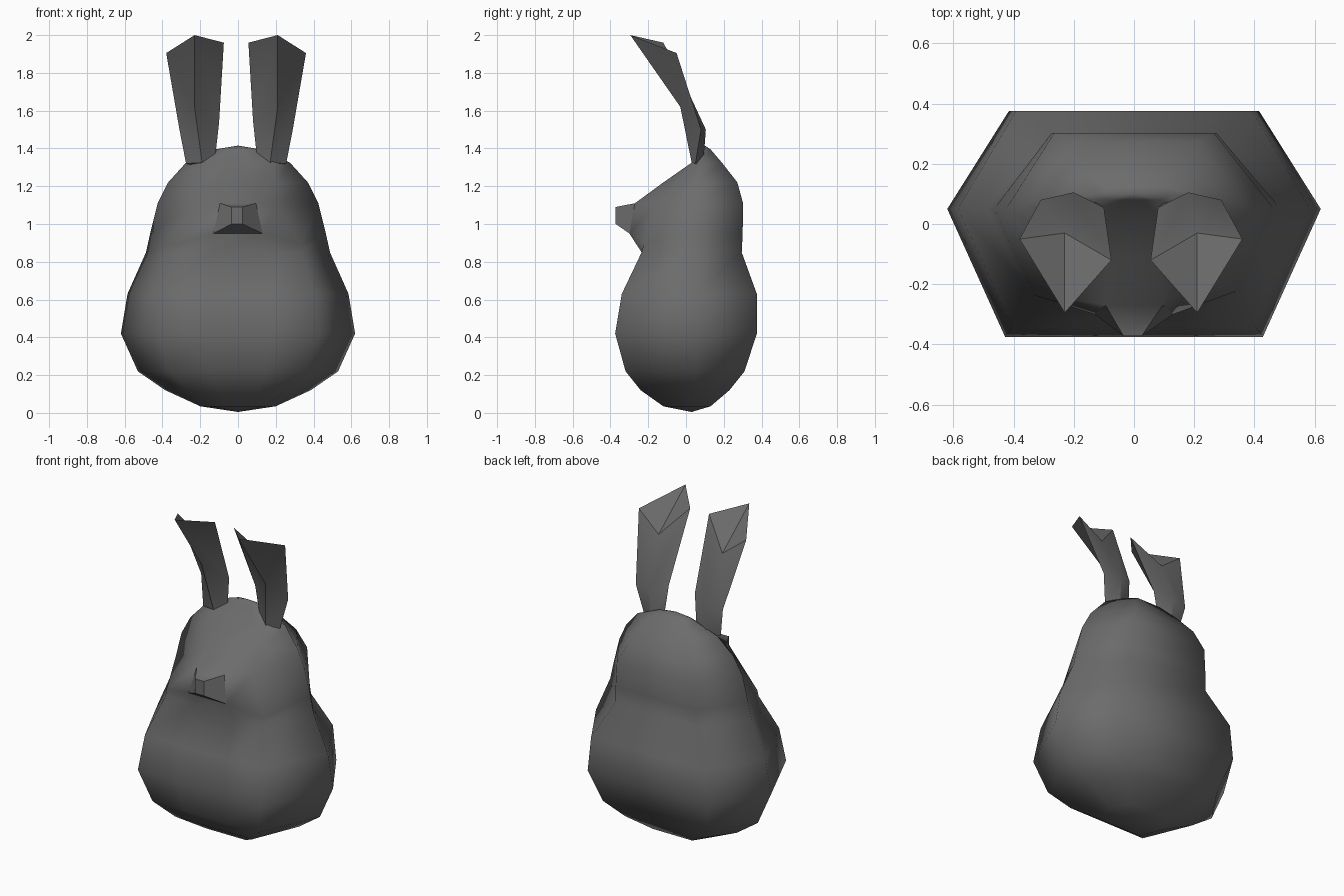
import bpy, bmesh, math

old = bpy.data.objects.get("Cube")
if old:
    bpy.data.objects.remove(old, do_unlink=True)

grey = bpy.data.materials.new("dark grey")
grey.use_nodes = True
COLOUR = (0.15, 0.15, 0.15, 1)
grey.diffuse_color = COLOUR
grey.node_tree.nodes["Principled BSDF"].inputs["Base Color"].default_value = COLOUR


def make_object(name, bm):
    bmesh.ops.recalc_face_normals(bm, faces=bm.faces)
    mesh = bpy.data.meshes.new(name)
    bm.to_mesh(mesh)
    bm.free()
    mesh.materials.append(grey)
    obj = bpy.data.objects.new(name, mesh)
    bpy.context.collection.objects.link(obj)
    return obj


def bridge(bm, low, high):
    for i in range(len(low)):
        j = (i + 1) % len(low)
        bm.faces.new((low[i], low[j], high[j], high[i]))


def loft(bm, rings):
    """Skin a list of closed rings of points; returns the vertex rings."""
    rows = [[bm.verts.new(p) for p in ring] for ring in rings]
    for low, high in zip(rows, rows[1:]):
        bridge(bm, low, high)
    return rows


def fan(bm, ring, point):
    tip = bm.verts.new(point)
    for i in range(len(ring)):
        bm.faces.new((ring[i], ring[(i + 1) % len(ring)], tip))


def body_ring(z, width, front, back, side=0.05, front_x=None, back_x=None,
              muzzle=None, corner_drop=0):
    """Six-sided section whose front edge carries two extra muzzle points."""
    front_x = front_x or 0.69 * width
    back_x = back_x or 0.67 * width
    mx, my = muzzle or (0.28 * width, front)
    half = [(mx, my, z), (front_x, front, z - corner_drop),
            (width, side, z), (back_x, back, z)]
    return half + [(-x, y, h) for x, y, h in reversed(half)]


# Body and head: one pear-shaped skin with a muzzle drawn forward
bm = bmesh.new()
rows = loft(bm, [
    body_ring(0.035, 0.20, -0.12, 0.13, 0.03),
    body_ring(0.12, 0.385, -0.24, 0.23),
    body_ring(0.22, 0.53, -0.32, 0.31),
    body_ring(0.42, 0.62, -0.375, 0.375),
    body_ring(0.63, 0.585, -0.34, 0.375),
    body_ring(0.85, 0.487, -0.235, 0.295, back_x=0.28),
    body_ring(0.95, 0.465, -0.225, 0.30, front_x=0.335, back_x=0.275,
              muzzle=(0.13, -0.30), corner_drop=0.06),
    body_ring(1.11, 0.425, -0.16, 0.302, front_x=0.21, back_x=0.265,
              muzzle=(0.095, -0.27)),
    body_ring(1.22, 0.37, -0.07, 0.272, 0.06, front_x=0.2, back_x=0.21,
              muzzle=(0.09, -0.12)),
    body_ring(1.325, 0.275, 0.03, 0.19, 0.08, back_x=0.15),
    body_ring(1.395, 0.12, 0.08, 0.13, 0.10),
])
fan(bm, rows[0], (0, 0.03, 0.005))
fan(bm, rows[-1], (0, 0.10, 1.415))

# Nose: a short tapered block growing out of the muzzle, creased except on top
lower, upper = rows[6], rows[7]
base = [lower[-1], lower[0], upper[0], upper[-1]]
bm.faces.remove(next(f for f in bm.faces if set(f.verts) == set(base)))
tip = [bm.verts.new((x, -0.372, z))
       for x, z in ((-0.035, 1.0), (0.025, 1.0), (0.025, 1.09), (-0.035, 1.09))]
bridge(bm, base, tip)
bm.faces.new(tip)
for face in bm.faces:
    face.smooth = True
for vert in tip:
    for edge in vert.link_edges:
        edge.smooth = False
for a, b in zip(base, base[1:]):
    if {a, b} != {upper[0], upper[-1]}:
        bm.edges.get((a, b)).smooth = False
bm.edges.get((base[-1], base[0])).smooth = False
make_object("body", bm)

# Ears: diamond sections (front, outer, back, inner) bent forward to a slanted tip
EAR = [
    [(0.18, 0.03, 1.325), (0.265, 0.05, 1.32), (0.19, 0.09, 1.3), (0.11, 0.07, 1.36)],
    [(0.22, -0.03, 1.62), (0.30, 0.08, 1.5), (0.19, 0.105, 1.5), (0.09, 0.055, 1.54)],
    [(0.22, -0.295, 2.0), (0.37, -0.05, 1.905), (0.22, -0.03, 1.79), (0.065, -0.12, 1.96)],
]
for name, sign in (("left_ear", 1), ("right_ear", -1)):
    bm = bmesh.new()
    rows = loft(bm, [[(sign * x - 0.01, y, z) for x, y, z in ring] for ring in EAR])
    front, outer, back, inner = rows[-1]
    bm.faces.new((front, outer, back))
    bm.faces.new((front, back, inner))
    bm.faces.new(rows[0])
    ear = make_object(name, bm)
    bpy.context.view_layer.objects.active = ear
    ear.select_set(True)
    bpy.ops.object.shade_smooth_by_angle(angle=math.radians(35))
    ear.select_set(False)
